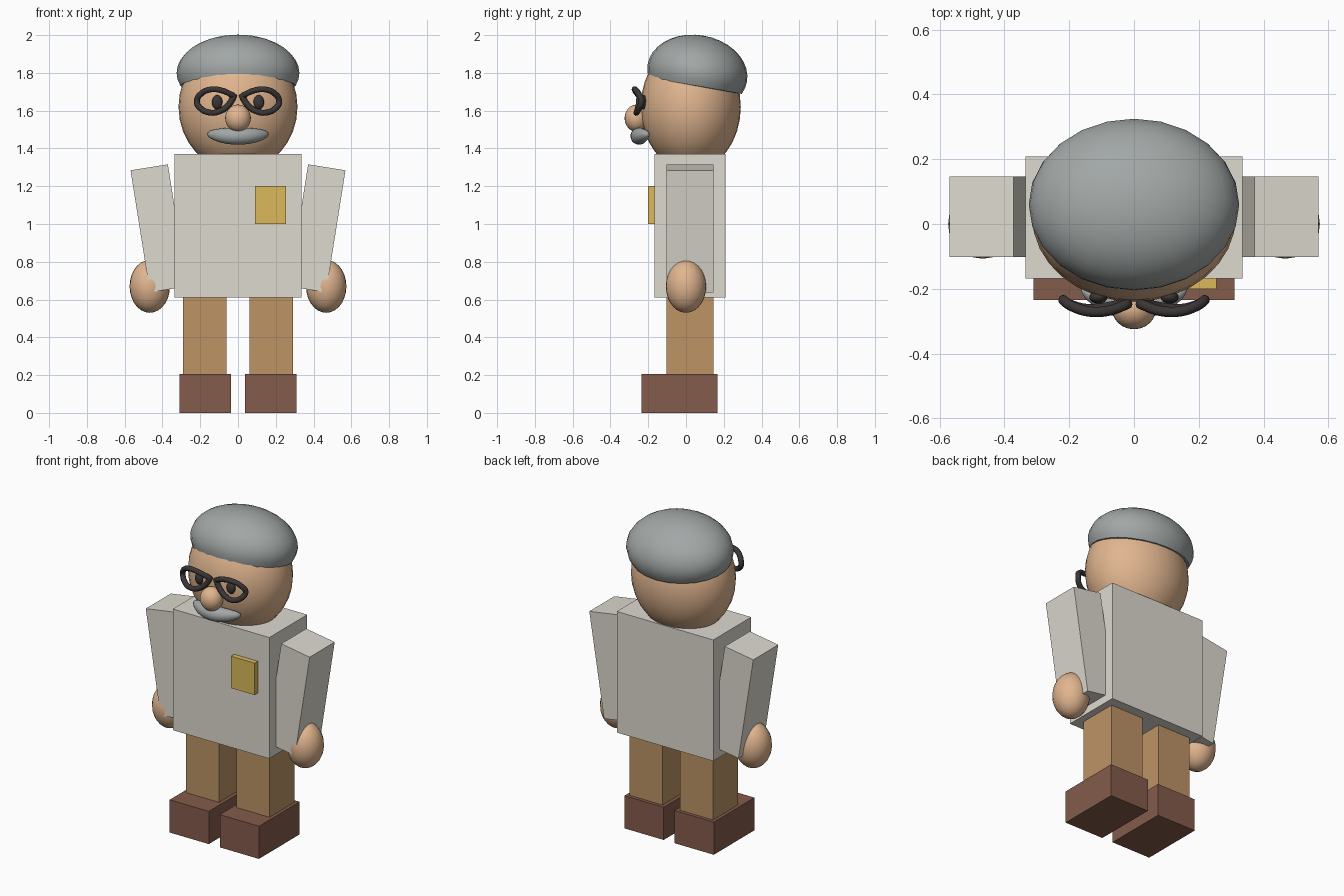
import bpy, math
from mathutils import Matrix, Vector

if "Cube" in bpy.data.objects:
    bpy.data.objects.remove(bpy.data.objects["Cube"])


def material(name, r, g, b):
    m = bpy.data.materials.new(name)
    m.diffuse_color = [(c / 255) ** 2.2 for c in (r, g, b)] + [1.0]
    m.use_nodes = True
    m.node_tree.nodes["Principled BSDF"].inputs["Base Color"].default_value = m.diffuse_color
    return m


SHIRT = material("shirt_cream", 220, 217, 206)
SKIN = material("skin", 224, 180, 142)
TROUSER = material("trouser_tan", 188, 146, 101)
SHOE = material("shoe_brown", 131, 92, 76)
YELLOW = material("pocket_yellow", 218, 184, 92)
GREY = material("hair_grey", 160, 166, 165)
DARK = material("dark", 62, 57, 57)


def finish(name, mat, smooth=False):
    ob = bpy.context.object
    ob.name = name
    ob.data.materials.append(mat)
    if smooth:
        bpy.ops.object.shade_smooth_by_angle(angle=math.radians(45))
    return ob


def box(name, mat, x, y, z):
    """Box from (min, max) ranges."""
    bpy.ops.mesh.primitive_cube_add(size=1)
    ob = finish(name, mat)
    r = (x, y, z)
    ob.data.transform(Matrix.Diagonal([b - a for a, b in r] + [1]))
    ob.location = [(a + b) / 2 for a, b in r]
    return ob


def ball(name, mat, loc, radii, shape=None, segs=32, rings=16):
    """Ellipsoid; shape optionally edits each local vertex."""
    bpy.ops.mesh.primitive_uv_sphere_add(segments=segs, ring_count=rings, radius=1)
    ob = bpy.context.object
    ob.data.transform(Matrix.Diagonal(list(radii) + [1]))
    if shape:
        for v in ob.data.vertices:
            v.co = shape(v.co.copy())
    ob.location = loc
    return finish(name, mat, True)


# Torso and chest pocket
box("torso", SHIRT, (-.335, .335), (-.168, .208), (.61, 1.37))
box("chest_pocket", YELLOW, (.09, .255), (-.20, -.165), (1.0, 1.2))

# Paired limbs
for s, side in ((1, "left"), (-1, "right")):
    def span(a, b):
        return tuple(sorted((s * a, s * b)))
    box("leg_" + side, TROUSER, span(.06, .29), (-.102, .146), (.18, .63))
    box("shoe_" + side, SHOE, span(.038, .31), (-.235, .167), (0, .205))
    arm = box("arm_" + side, SHIRT, (-.1, .1), (-.102, .146), (-.327, .327))
    arm.location = (s * .419, .022, .977)
    arm.rotation_euler.y = s * math.radians(9)
    ball("hand_" + side, SKIN, (s * .467, 0, .67), (.107, .107, .14), segs=24, rings=14)

# Head
ball("head", SKIN, (0, .025, 1.62), (.315, .265, .34))

# Hair: ellipsoid with a flattened underside, tilted down at the back
def flat_base(co):
    co.z = max(co.z, -.07)
    return co


hair = ball("hair", GREY, (0, .06, 1.80), (.325, .267, .2), flat_base, 24, 18)
hair.rotation_euler.x = math.radians(-10)

# Nose, moustache and eyes
ball("nose", SKIN, (0, -.262, 1.56), (.068, .063, .072), segs=24)


def curl(co):
    co.y += 1.6 * co.x ** 2
    co.z += .4 * co.x ** 2
    return co


bpy_moustache = ball("moustache", GREY, (0, -.248, 1.465), (.163, .046, .045), curl)
for s, side in ((1, "left"), (-1, "right")):
    ball("eye_" + side, DARK, (s * .11, -.226, 1.645), (.028, .02, .038), segs=16, rings=10)

# Spectacle rims: closed teardrop tubes
RIM = [(.218, -.235, 1.65), (.195, -.252, 1.69), (.14, -.270, 1.713), (.08, -.268, 1.705),
       (.02, -.247, 1.677), (.055, -.252, 1.625), (.1, -.260, 1.596), (.15, -.262, 1.59),
       (.2, -.248, 1.614)]
for s, side in ((1, "left"), (-1, "right")):
    cu = bpy.data.curves.new("spectacle_rim_" + side, "CURVE")
    cu.dimensions = "3D"
    cu.bevel_depth = .016
    cu.bevel_resolution = 3
    cu.resolution_u = 6
    sp = cu.splines.new("BEZIER")
    sp.bezier_points.add(len(RIM) - 1)
    for p, (x, y, z) in zip(sp.bezier_points, RIM):
        p.co = Vector((s * x, y, z))
        p.handle_left_type = p.handle_right_type = "AUTO"
    for p in (sp.bezier_points[4],):
        p.handle_left_type = p.handle_right_type = "VECTOR"
    sp.use_cyclic_u = True
    cu.materials.append(DARK)
    bpy.context.collection.objects.link(bpy.data.objects.new("spectacle_rim_" + side, cu))
